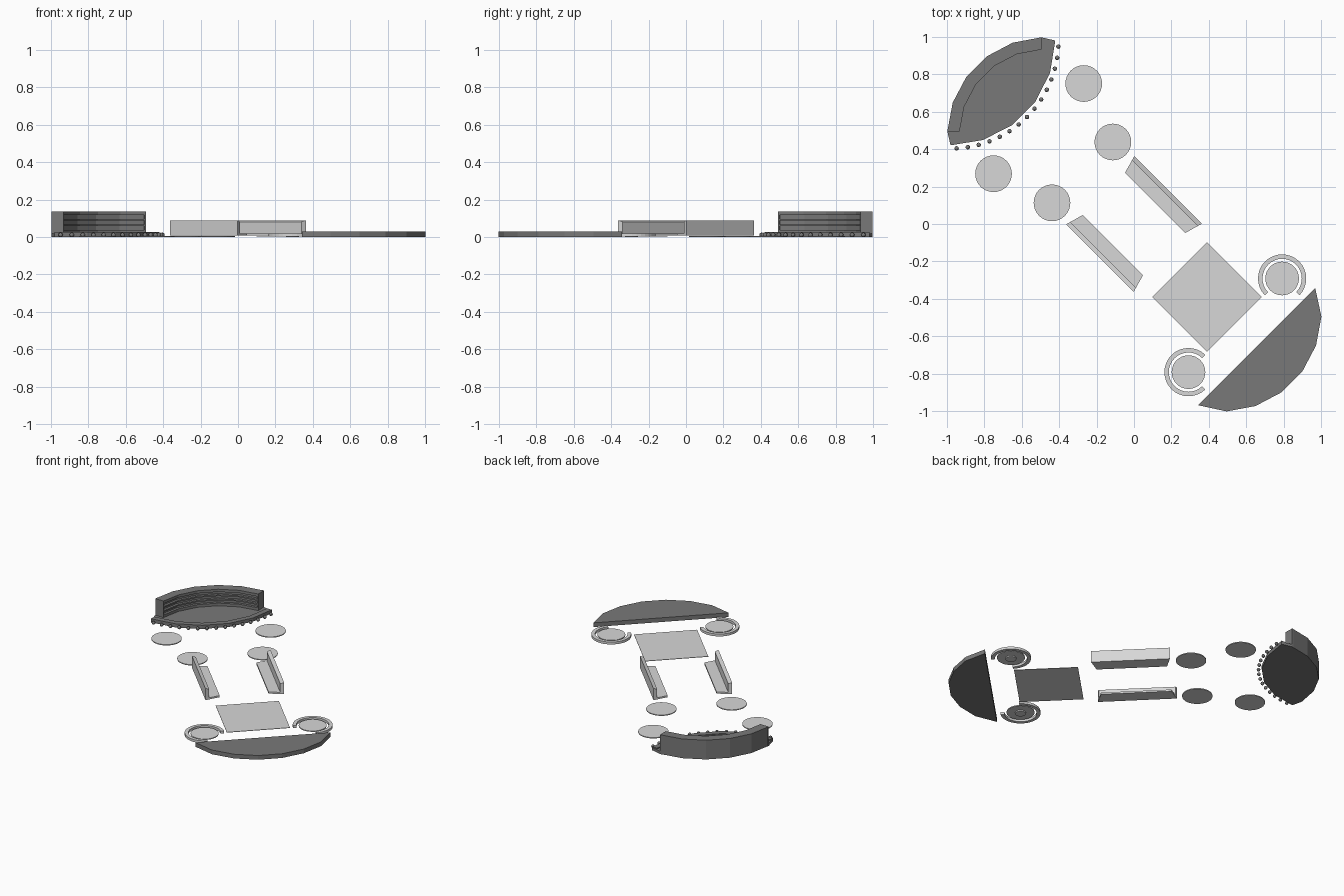
import bpy, bmesh
from math import sin, cos, radians, pi
from mathutils import Matrix

cube = bpy.data.objects.get("Cube")
if cube:
    bpy.data.objects.remove(cube, do_unlink=True)


def material(name, value):
    m = bpy.data.materials.new(name)
    m.use_nodes = True
    color = (value, value, value, 1)
    m.diffuse_color = color
    m.node_tree.nodes["Principled BSDF"].inputs["Base Color"].default_value = color
    return m


LIGHT = material("light grey", 0.68)
DARK = material("dark grey", 0.19)
# The layout is symmetric about a diagonal: build along y, then turn
TURN = Matrix.Rotation(radians(45), 4, 'Z')


def finish(name, bm, mat):
    bmesh.ops.recalc_face_normals(bm, faces=bm.faces)
    bm.transform(TURN)
    me = bpy.data.meshes.new(name)
    bm.to_mesh(me)
    bm.free()
    me.materials.append(mat)
    ob = bpy.data.objects.new(name, me)
    bpy.context.collection.objects.link(ob)
    return ob


def loft(name, rings, mat, closed=False):
    """Skin a list of equal-length point rings and cap the ends."""
    bm = bmesh.new()
    vr = [[bm.verts.new(p) for p in ring] for ring in rings]
    n = len(vr[0])
    for a, b in zip(vr, vr[1:]):
        for i in range(n):
            j = (i + 1) % n
            bm.faces.new((a[i], a[j], b[j], b[i]))
    bm.faces.new(vr[0])
    bm.faces.new(vr[-1])
    return finish(name, bm, mat)


def prism(name, outline, z0, z1, mat):
    return loft(name, [[(x, y, z) for x, y in outline] for z in (z0, z1)], mat)


def arc(cx, cy, r, a0, a1, n):
    """Points on an arc; the angle is measured from +y towards +x."""
    angles = [radians(a0 + (a1 - a0) * i / n) for i in range(n + 1)]
    return [(cx + r * sin(a), cy + r * cos(a)) for a in angles]


def sweep(name, profile, cx, cy, a0, a1, n, mat):
    """Sweep a (radius, z) profile around a vertical axis."""
    rings = []
    for i in range(n + 1):
        a = radians(a0 + (a1 - a0) * i / n)
        rings.append([(cx + r * sin(a), cy + r * cos(a), z) for r, z in profile])
    return loft(name, rings, mat)


def disc(name, x, y, r, z0, z1, mat, n=32):
    return prism(name, arc(x, y, r, 0, 360 - 360 / n, n - 1), z0, z1, mat)


# Stage floor: lens shape with a low rim along the curved front
BACK_Y, BACK_R, WALL = 0.675, 0.521, 0.065
FRONT_Y, FRONT_R = 1.39, 0.562
back = arc(0, BACK_Y, BACK_R, -43, 43, 5)
front = arc(0, FRONT_Y, FRONT_R, 135.2, 224.8, 5)
prism("stage_floor", back + front, 0, 0.019, DARK)
r0, r1 = FRONT_R - 0.038, FRONT_R
sweep("stage_rim", [(r0, 0), (r1, 0), (r1, 0.026), (r0, 0.026)],
      0, FRONT_Y, 135.2, 224.8, 5, DARK)

# Stage back wall with shallow horizontal recesses on its inner side
ro, ri = BACK_R, BACK_R - WALL
groove = ri + 0.018
profile = [(ro, 0), (ro, 0.137), (ri, 0.137)]
for top in (0.118, 0.088, 0.058):
    profile += [(ri, top), (groove, top), (groove, top - 0.02), (ri, top - 0.02)]
profile.append((ri, 0))
sweep("stage_wall", profile, 0, BACK_Y, -43, 43, 5, DARK)
for side in (-1, 1):
    sweep("stage_wall_end", [(ro, 0), (ro, 0.137), (ri, 0.137), (ri, 0)],
          0, BACK_Y, side * 42, side * 43, 1, DARK)

# Footlights in front of the stage
for i in range(15):
    a = radians(-42 + 6 * i)
    bm = bmesh.new()
    bmesh.ops.create_uvsphere(bm, u_segments=10, v_segments=6, radius=0.012)
    bm.transform(Matrix.Translation((0.575 * sin(a), 1.384 - 0.575 * cos(a), 0.012)))
    finish("footlight", bm, DARK)

# Curved platform at the opposite end
platform = [(0.443, -0.927)] + arc(0, -0.675, 0.525, 137, 223, 5) + [(-0.443, -0.927)]
prism("end_platform", platform, 0, 0.03, DARK)

# Square floor panel
h = 0.207
prism("floor_panel", [(-h, -0.552 - h), (h, -0.552 - h), (h, -0.552 + h), (-h, -0.552 + h)],
      0.003, 0.006, LIGHT)

for s in (-1, 1):
    side = "right" if s < 0 else "left"
    # Round floor discs
    disc(side + "_outer_disc", s * 0.341, 0.721, 0.098, 0.001, 0.007, LIGHT)
    disc(side + "_inner_disc", s * 0.23, 0.39, 0.098, 0.001, 0.007, LIGHT)

    # Bench: low seat and tall back with flared ends
    def section(x, z0, z1):
        y = 0.228 + (abs(x) - 0.16) * 0.28
        return [(s * x, -y, z0), (s * x, y, z0), (s * x, y, z1), (s * x, -y, z1)]
    loft(side + "_bench_seat", [section(0.16, 0.008, 0.02), section(0.235, 0.008, 0.02)], LIGHT)
    loft(side + "_bench_back", [section(0.233, 0.008, 0.082), section(0.258, 0.008, 0.09)], LIGHT)

    # Round table with a pedestal and a curved seat open towards the platform
    cx, cy = s * 0.354, -0.766
    disc(side + "_table_top", cx, cy, 0.09, 0.009, 0.015, LIGHT)
    disc(side + "_table_foot", cx, cy, 0.035, 0.001, 0.009, LIGHT)
    gap = 225 if s > 0 else 135
    sweep(side + "_curved_seat", [(0.105, 0.003), (0.129, 0.003), (0.129, 0.02), (0.105, 0.02)],
          cx, cy, gap + 46, gap + 314, 24, LIGHT)
